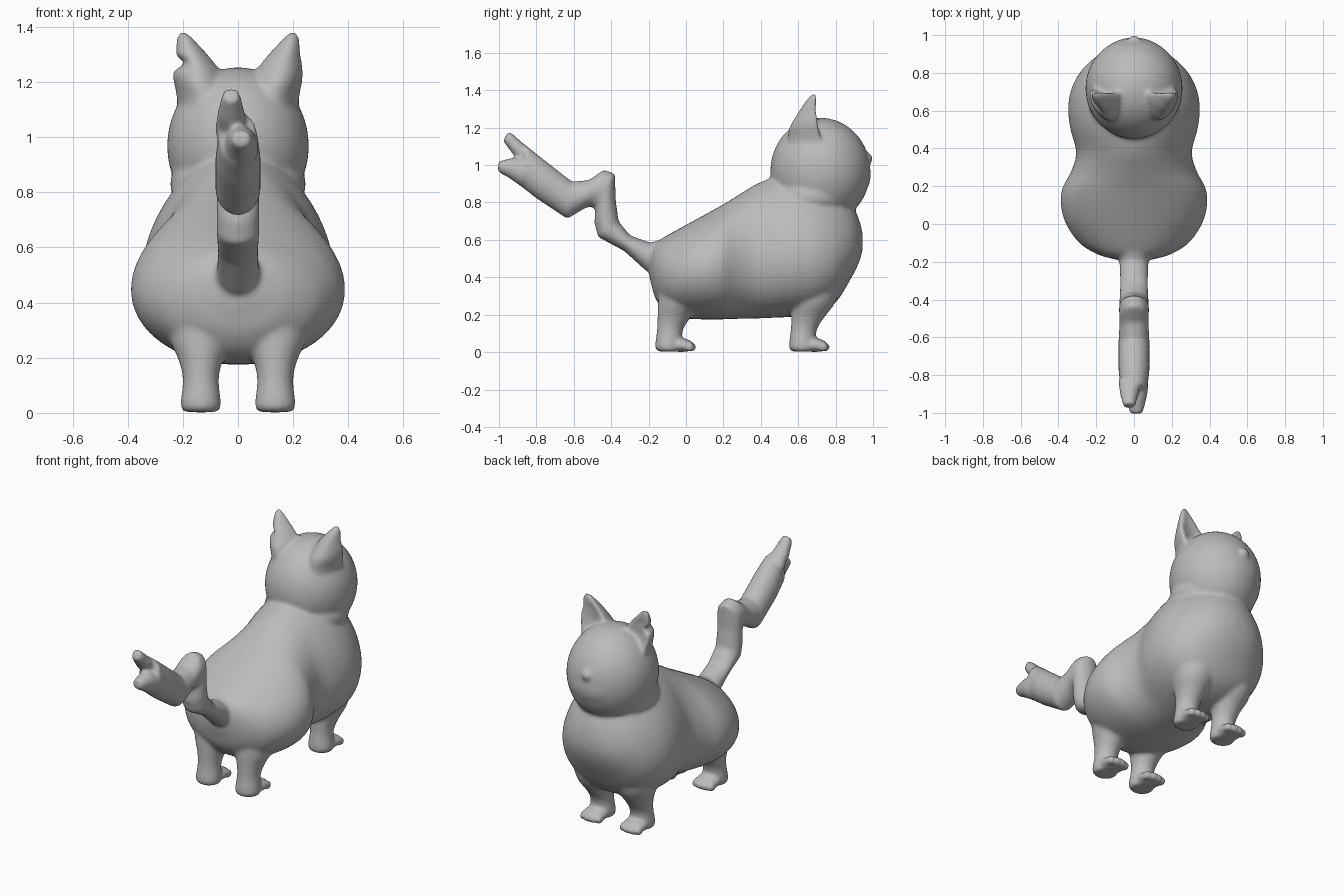
import bpy, bmesh, math
from mathutils import Matrix, Vector

cube = bpy.data.objects.get("Cube")
if cube:
    bpy.data.objects.remove(cube, do_unlink=True)

bm = bmesh.new()
SIDES = 48


def angles():
    return [(math.cos(a), math.sin(a)) for a in
            (2 * math.pi * i / SIDES for i in range(SIDES))]


def smooth_rows(rows, steps=5):
    """Add rows in between along a smooth curve through the given ones."""
    padded = [rows[0], *rows, rows[-1]]
    out = []
    for quad in zip(padded, padded[1:], padded[2:], padded[3:]):
        for k in range(steps):
            t = k / steps
            out.append([b + t * ((c - a) + t * (2 * a - 5 * b + 4 * c - d
                        + t * (3 * b - a - 3 * c + d))) / 2
                        for a, b, c, d in zip(*quad)])
    return out + [rows[-1]]


def loft(rings):
    """Skin a list of point rings and cap both ends."""
    loops = [[bm.verts.new(p) for p in ring] for ring in rings]
    for a, b in zip(loops, loops[1:]):
        for i in range(SIDES):
            j = (i + 1) % SIDES
            bm.faces.new((a[i], a[j], b[j], b[i]))
    bm.faces.new(list(reversed(loops[0])))
    bm.faces.new(loops[-1])


def blob(center, radii):
    """Ellipsoid."""
    m = Matrix.Translation(center) @ Matrix.Diagonal((*radii, 1))
    bmesh.ops.create_uvsphere(bm, u_segments=48, v_segments=32, radius=1, matrix=m)


def strip(rows, x=0):
    """Tube in the side plane: each row is upper y, z, lower y, z, half width."""
    rings = []
    for y1, z1, y2, z2, w in rows:
        mid = Vector((x, (y1 + y2) / 2, (z1 + z2) / 2))
        half = Vector((0, (y1 - y2) / 2, (z1 - z2) / 2))
        rings.append([mid + half * s + Vector((w * c, 0, 0)) for c, s in angles()])
    loft(rings)


# Trunk: y, bottom, top, half width; the chest narrows upward
trunk = [(-.195, .4, .5, .05), (-.185, .36, .54, .11), (-.16, .28, .585, .195),
         (-.1, .21, .625, .29), (0, .18, .68, .36), (.1, .175, .735, .387),
         (.19, .175, .785, .378), (.28, .178, .84, .33), (.38, .18, .9, .303),
         (.5, .185, .945, .33), (.6, .19, .95, .342), (.7, .205, .93, .33),
         (.8, .265, .88, .283), (.88, .39, .8, .205), (.925, .48, .71, .125),
         (.945, .55, .63, .045)]
rings = []
for y, low, top, w in smooth_rows(trunk):
    taper = .2 * min(1, max(0, y / .5))
    rings.append([(w * c * (1 - taper * s), y, (low + top) / 2 + (top - low) / 2 * s)
                  for c, s in angles()])
loft(rings)

# Neck, head, muzzle and nose
blob((0, .675, .83), (.246, .222, .15))
blob((0, .718, .968), (.257, .267, .285))
blob((0, .87, .95), (.17, .118, .14))
blob((0, .972, 1.035), (.032, .028, .03))

# Ears: z, centre x, centre y, radius x, radius y, notch depth
ear = [(1.04, .115, .66, .1, .125, 0), (1.14, .122, .665, .1, .12, 0),
       (1.2, .138, .66, .096, .108, 0), (1.24, .149, .662, .087, .088, 0),
       (1.262, .156, .665, .078, .077, .5), (1.28, .161, .667, .07, .069, .35),
       (1.3, .169, .67, .06, .06, 0), (1.34, .185, .68, .041, .042, 0),
       (1.365, .195, .685, .028, .028, 0), (1.38, .199, .687, .012, .012, 0)]
for side in (-1, 1):
    rings = []
    for z, cx, cy, rx, ry, notch in smooth_rows(ear, 3):
        ring = []
        for c, s in angles():
            # Hollow front, with a bite out of the right ear's outer edge
            cut = 1 - notch if side < 0 and c > 0 else 1
            cup = s if s < 0 else .3 * s
            ring.append((side * (cx + rx * c * cut), cy + ry * (cup + .4 * c * c), z))
        rings.append(ring)
    loft(rings)

# Legs, feet and toes: z, centre y, radius x, radius y
leg = [(.003, -.09, .062, .06), (.03, -.095, .074, .07), (.12, -.085, .065, .07),
       (.19, -.062, .08, .09), (.26, -.035, .11, .115), (.34, -.02, .12, .12),
       (.42, -.01, .08, .08)]
for side in (-1, 1):
    for shift in (0, .715):
        x = side * .135
        loft([[(x + rx * c, shift + cy + ry * s, z) for c, s in angles()]
              for z, cy, rx, ry in smooth_rows(leg)])
        blob((x, shift - .025, .037), (.075, .066, .037))
        for toe in (-.055, -.019, .019, .055):
            blob((x + toe, shift + .034 - abs(toe) * .3, .027), (.02, .028, .027))

# Kinked tail
strip([(-.06, .645, -.09, .34, .115), (-.13, .605, -.15, .39, .09),
       (-.19, .585, -.22, .44, .077), (-.3, .625, -.33, .54, .074),
       (-.36, .7, -.47, .615, .078), (-.375, .81, -.49, .69, .078),
       (-.38, .955, -.485, .775, .079), (-.44, .975, -.53, .775, .079),
       (-.52, .92, -.58, .745, .079), (-.61, .912, -.635, .712, .082),
       (-.75, 1.022, -.8, .822, .082), (-.85, 1.1, -.9, .9, .07)])

# Forked tail tip
strip([(-.8, 1.06, -.84, .98, .06), (-.88, 1.125, -.92, 1.05, .05),
       (-.945, 1.183, -.98, 1.13, .032)], x=-.025)
strip([(-.84, 1.03, -.88, .885, .065), (-.92, 1.04, -.95, .933, .052),
       (-1.0, 1.022, -1.008, .965, .034)], x=.012)

bmesh.ops.recalc_face_normals(bm, faces=bm.faces)
mesh = bpy.data.meshes.new("cat")
bm.to_mesh(mesh)
bm.free()
cat = bpy.data.objects.new("cat", mesh)
bpy.context.collection.objects.link(cat)

# Plain grey
grey = bpy.data.materials.new("grey")
grey.use_nodes = True
color = (.5, .5, .5, 1)
grey.diffuse_color = color
grey.node_tree.nodes["Principled BSDF"].inputs["Base Color"].default_value = color
mesh.materials.append(grey)

# Fuse the parts into one soft skin
fuse = cat.modifiers.new("fuse", "REMESH")
fuse.mode = "VOXEL"
fuse.voxel_size = .01
fuse.use_smooth_shade = True
soften = cat.modifiers.new("soften", "SMOOTH")
soften.factor = .5
soften.iterations = 12
